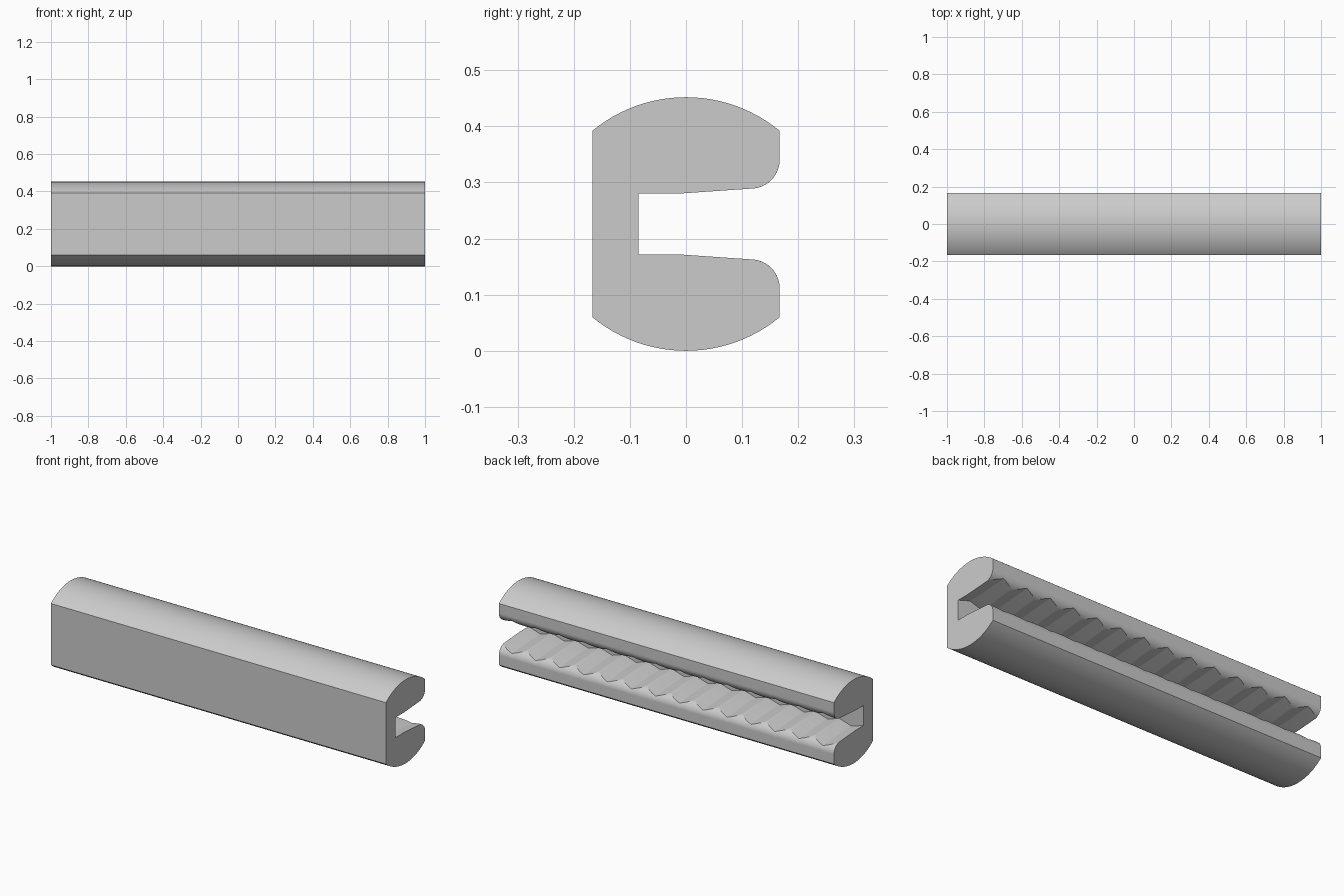
import bpy, bmesh, math

if "Cube" in bpy.data.objects:
    bpy.data.objects.remove(bpy.data.objects["Cube"])

HEIGHT, HALF_W = 0.452, 0.167
MID = HEIGHT / 2
SAG = 0.06                       # rise of the domed top and bottom
SLOT_Y, FLOOR_Z = -0.085, 0.172  # slot back wall and lower jaw surface
BEND_Y = -0.015                  # jaw surface starts to flare here
LIP_Y, LIP_R = 0.115, 0.052      # rounded lip
LIP_Z = 0.111
TEETH, DEPTH = 14, 0.022


def floor_z(y, depth):
    flare = (FLOOR_Z - LIP_Z - LIP_R) / (LIP_Y - BEND_Y)
    return FLOOR_Z - depth - max(0, y - BEND_Y) * flare


def half_profile(depth):
    """Lower half of the section, from the slot back wall round to the flat side."""
    pts = [(y, floor_z(y, depth)) for y in (SLOT_Y, BEND_Y)]
    # find where the jaw surface runs out on the rounded lip
    t = 0.0
    for _ in range(20):
        y = LIP_Y + LIP_R * math.sin(t)
        t = math.acos(min(1, (floor_z(y, depth) - LIP_Z) / LIP_R))
    for i in range(13):
        a = t + (math.pi / 2 - t) * i / 12
        pts.append((LIP_Y + LIP_R * math.sin(a), LIP_Z + LIP_R * math.cos(a)))
    # domed underside
    radius = (HALF_W ** 2 + SAG ** 2) / (2 * SAG)
    half = math.asin(HALF_W / radius)
    for i in range(25):
        a = half - 2 * half * i / 24
        pts.append((radius * math.sin(a), radius - radius * math.cos(a)))
    return pts


def section(depth):
    low = half_profile(depth)
    return low + [(y, 2 * MID - z) for y, z in reversed(low)]


# stations along the length: crest, valley, crest, with finer steps near crests
pitch = 2 / TEETH
steps = [(j / 6) ** 2 for j in range(6)]
stations = []
for k in range(TEETH):
    x0 = -1 + k * pitch
    stations += [(x0 + f * pitch / 2, f) for f in steps]
    stations += [(x0 + pitch - f * pitch / 2, f) for f in [1.0] + steps[:0:-1]]
stations.append((1.0, 0.0))

# loft the toothed channel bar
bm = bmesh.new()
rings = [[bm.verts.new((x, y, z)) for y, z in section(DEPTH * f)] for x, f in stations]
n = len(rings[0])
for a, b in zip(rings, rings[1:]):
    for i in range(n):
        j = (i + 1) % n
        bm.faces.new((a[i], a[j], b[j], b[i]))
bm.faces.new(rings[0])
bm.faces.new(rings[-1])
bmesh.ops.recalc_face_normals(bm, faces=bm.faces)

mesh = bpy.data.meshes.new("toothed_channel_bar")
bm.to_mesh(mesh)
bm.free()
bar = bpy.data.objects.new("toothed_channel_bar", mesh)
bpy.context.collection.objects.link(bar)

grey = bpy.data.materials.new("plain_grey")
grey.diffuse_color = (0.6, 0.6, 0.6, 1)
grey.use_nodes = True
grey.node_tree.nodes["Principled BSDF"].inputs["Base Color"].default_value = grey.diffuse_color
mesh.materials.append(grey)

bpy.context.view_layer.objects.active = bar
bar.select_set(True)
bpy.ops.object.shade_smooth_by_angle(angle=math.radians(20))
